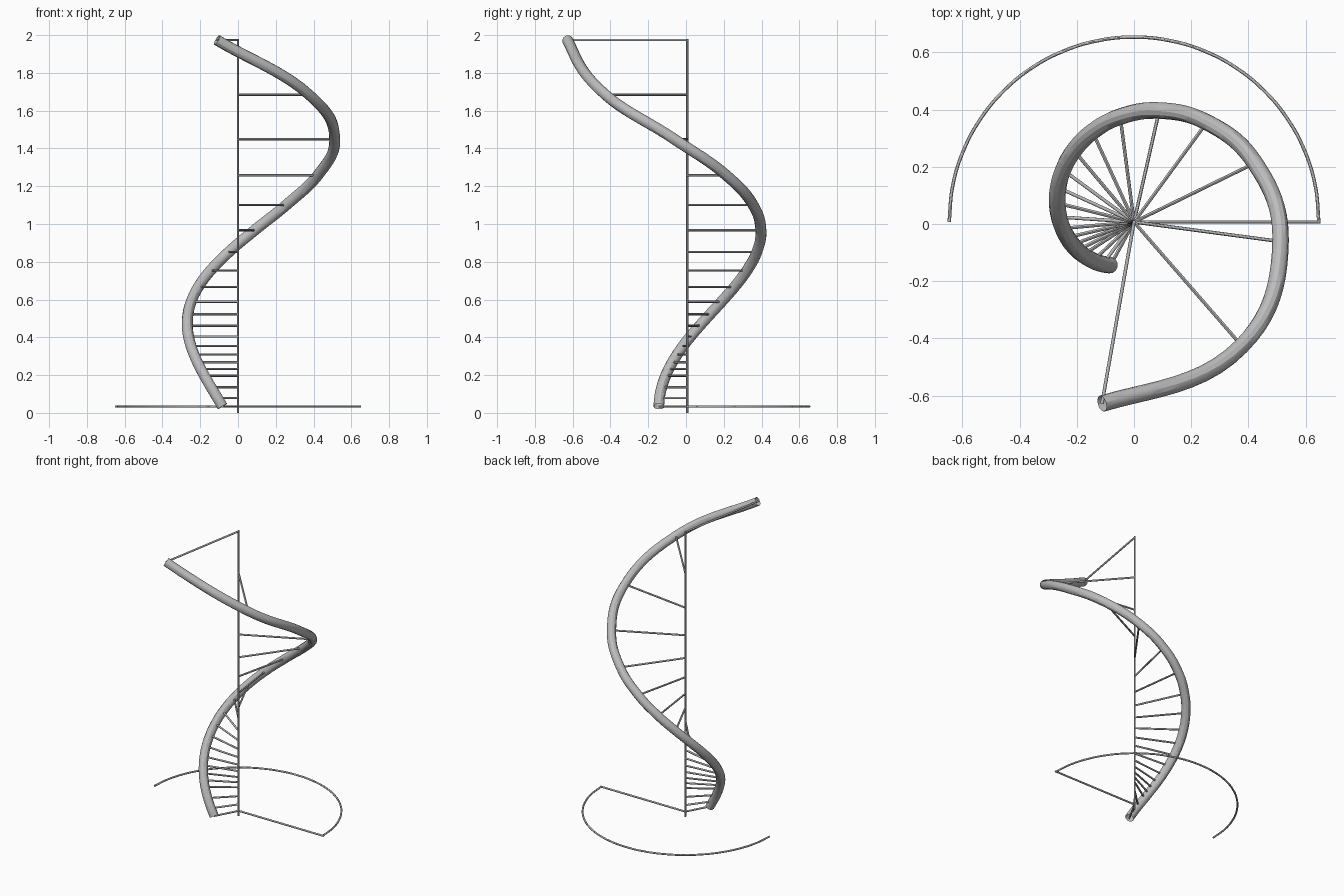
import bpy
import math
from mathutils import Vector

if "Cube" in bpy.data.objects:
    bpy.data.objects.remove(bpy.data.objects["Cube"], do_unlink=True)

grey = bpy.data.materials.new("steel grey")
grey.use_nodes = True
GREY = (0.5, 0.5, 0.5, 1)
grey.diffuse_color = GREY
grey.node_tree.nodes["Principled BSDF"].inputs["Base Color"].default_value = GREY

CENTRE_Y = 0.007
ROD = 0.006
TUBE = 0.029
BASE_Z, TOP_Z = 0.034, 1.974


def finish(obj, name):
    obj.name = name
    obj.data.materials.clear()
    obj.data.materials.append(grey)
    bpy.ops.object.select_all(action='DESELECT')
    obj.select_set(True)
    bpy.context.view_layer.objects.active = obj
    return obj


def rod(name, start, end):
    """Thin round bar between two points."""
    start, end = Vector(start), Vector(end)
    axis = end - start
    bpy.ops.mesh.primitive_cylinder_add(vertices=12, radius=ROD, depth=axis.length,
                                        location=(start + end) / 2)
    obj = bpy.context.object
    obj.rotation_euler = axis.to_track_quat('Z', 'Y').to_euler()
    finish(obj, name)
    bpy.ops.object.shade_smooth_by_angle()


def pipe(name, points, radius, caps, first_shift=None):
    """Round pipe swept along a smooth path."""
    curve = bpy.data.curves.new(name, 'CURVE')
    curve.dimensions = '3D'
    curve.bevel_depth = radius
    curve.bevel_resolution = 4
    curve.resolution_u = 10
    curve.use_fill_caps = caps
    spline = curve.splines.new('BEZIER')
    spline.bezier_points.add(len(points) - 1)
    for bp, p in zip(spline.bezier_points, points):
        bp.co = p
        bp.handle_left_type = bp.handle_right_type = 'AUTO'
    if first_shift:
        bp = spline.bezier_points[0]
        bp.handle_left_type = bp.handle_right_type = 'FREE'
        reach = (points[1] - points[0]) * 0.36 + Vector(first_shift)
        bp.handle_right = points[0] + reach
        bp.handle_left = points[0] - reach
    obj = bpy.data.objects.new(name, curve)
    bpy.context.collection.objects.link(obj)
    finish(obj, name)
    bpy.ops.object.convert(target='MESH')
    finish(bpy.context.object, name)
    bpy.ops.object.shade_smooth_by_angle()


def spiral(z):
    """Point on the widening helix at a given height."""
    angle = math.radians(-100 + 176 * (TOP_Z - z))
    r = 0.172 + 0.2435 * (z - BASE_Z)
    return Vector((r * math.cos(angle), CENTRE_Y + r * math.sin(angle), z))


# Central pole
rod("central_pole", (0, CENTRE_Y, 0), (0, CENTRE_Y, 1.98))

# Rungs from the pole out to the spiral, closer together near the base
heights = [TOP_Z, 1.684, 1.449, 1.258, 1.1, 0.967, 0.852, 0.754, 0.667, 0.589, 0.522,
           0.462, 0.405, 0.354, 0.309, 0.268, 0.232, 0.197, 0.136, 0.079, BASE_Z]
for i, z in enumerate(heights):
    rod(f"rung_{i + 1}", (0, CENTRE_Y, z), spiral(z))

# Open spiral tube through the rung ends
pipe("spiral_tube", [spiral(z) for z in heights], TUBE, False, (0, -0.02, 0))

# Half ring at the base with a single spoke
RING = 0.646
arc = [Vector((RING * math.cos(a), CENTRE_Y + RING * math.sin(a), BASE_Z))
       for a in (math.pi * k / 16 for k in range(17))]
pipe("base_half_ring", arc, ROD, True)
rod("base_spoke", (0, CENTRE_Y, BASE_Z), (RING + ROD, CENTRE_Y, BASE_Z))
